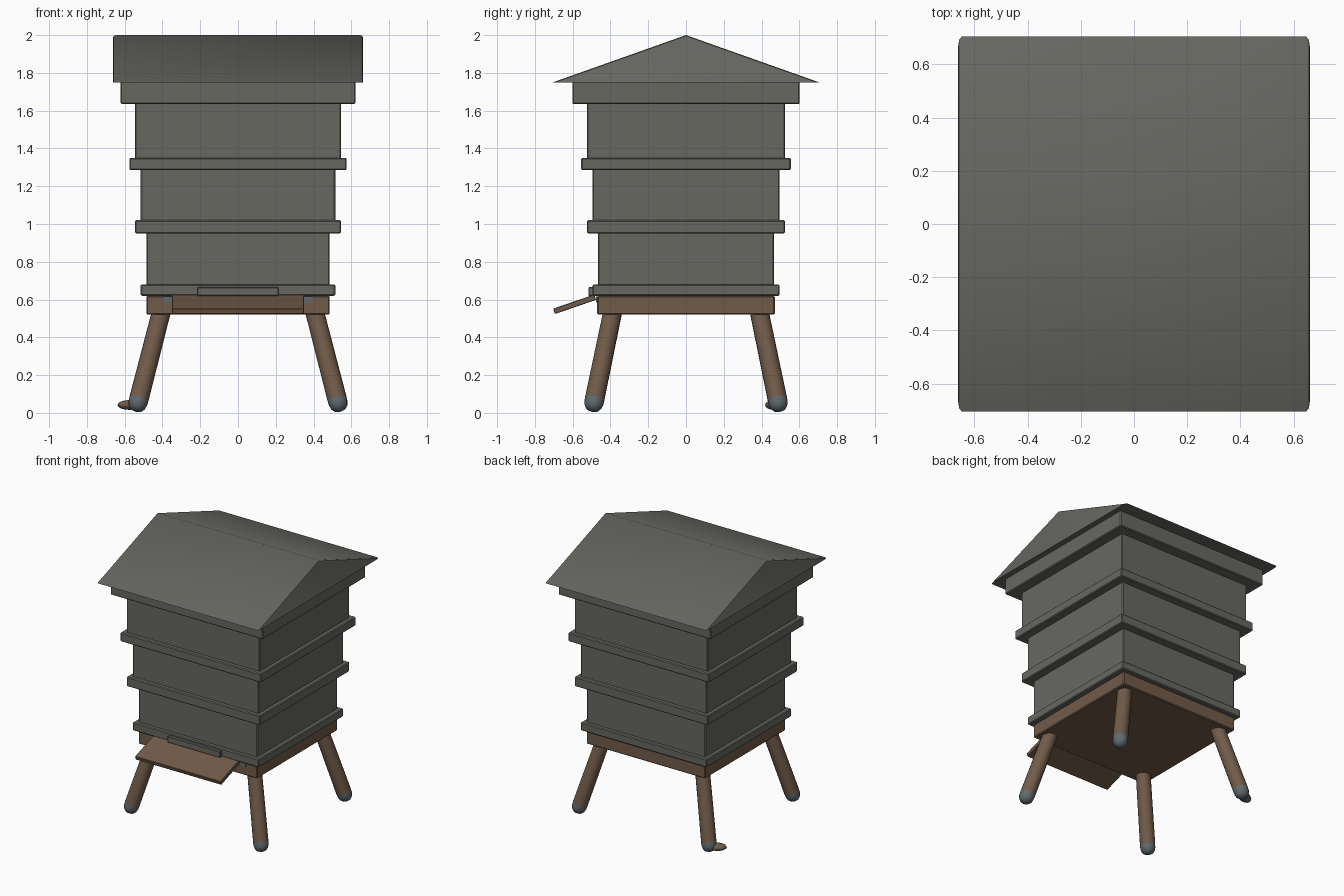
import bpy, bmesh, math
from mathutils import Vector

cube = bpy.data.objects.get("Cube")
if cube:
    bpy.data.objects.remove(cube, do_unlink=True)


def material(name, rgb):
    m = bpy.data.materials.new(name)
    m.use_nodes = True
    m.diffuse_color = (*rgb, 1)
    bsdf = m.node_tree.nodes["Principled BSDF"]
    bsdf.inputs["Base Color"].default_value = (*rgb, 1)
    bsdf.inputs["Roughness"].default_value = 0.8
    return m


GREY = material("weathered grey paint", (0.135, 0.135, 0.121))
WOOD = material("brown wood", (0.165, 0.105, 0.066))
METAL = material("blue grey metal", (0.12, 0.145, 0.155))


def finish(name, bm, mats, angle=30):
    bmesh.ops.recalc_face_normals(bm, faces=bm.faces[:])
    mesh = bpy.data.meshes.new(name)
    bm.to_mesh(mesh)
    bm.free()
    ob = bpy.data.objects.new(name, mesh)
    bpy.context.collection.objects.link(ob)
    for m in mats:
        mesh.materials.append(m)
    bpy.ops.object.select_all(action='DESELECT')
    ob.select_set(True)
    bpy.context.view_layer.objects.active = ob
    bpy.ops.object.shade_smooth_by_angle(angle=math.radians(angle))
    return ob


def box(name, center, size, mat, bevel=0.006):
    bm = bmesh.new()
    bmesh.ops.create_cube(bm, size=1)
    bmesh.ops.scale(bm, vec=size, verts=bm.verts)
    if bevel:
        bmesh.ops.bevel(bm, geom=bm.edges[:], offset=bevel, segments=1,
                        affect='EDGES', profile=0.5)
    ob = finish(name, bm, [mat])
    ob.location = center
    return ob


# Stacked hive layers: name, bottom, top, half width, half depth, material
layers = [
    ("floor_tray", 0.52, 0.62, 0.485, 0.47, WOOD),
    ("bottom_rim", 0.62, 0.68, 0.515, 0.495, GREY),
    ("lower_box", 0.67, 0.96, 0.485, 0.467, GREY),
    ("lower_rim", 0.95, 1.02, 0.545, 0.525, GREY),
    ("middle_box", 1.01, 1.295, 0.515, 0.495, GREY),
    ("upper_rim", 1.285, 1.35, 0.575, 0.555, GREY),
    ("upper_box", 1.34, 1.645, 0.545, 0.525, GREY),
    ("roof_collar", 1.635, 1.755, 0.622, 0.602, GREY),
]
for name, low, high, hx, hy, mat in layers:
    box(name, (0, 0, (low + high) / 2), (2 * hx, 2 * hy, high - low), mat)

# Gable roof: a solid prism with its ridge along x and softened gable edges
bm = bmesh.new()
ends = [[bm.verts.new((x, y, z)) for y, z in ((-0.705, 1.75), (0, 2), (0.705, 1.75))]
        for x in (-0.662, 0.662)]
for end in ends:
    bm.faces.new(end)
for i in range(3):
    j = (i + 1) % 3
    bm.faces.new((ends[0][i], ends[0][j], ends[1][j], ends[1][i]))
slopes = [e for e in bm.edges
          if abs(e.verts[0].co.x - e.verts[1].co.x) < 0.01
          and abs(e.verts[0].co.z - e.verts[1].co.z) > 0.1]
bmesh.ops.bevel(bm, geom=slopes, offset=0.014, segments=2, affect='EDGES', profile=0.5)
finish("roof", bm, [GREY], 42)

# Landing board sloping down from the entrance
board = box("landing_board", (0, -0.59, 0.575), (0.70, 0.23, 0.03), WOOD, 0.003)
board.rotation_euler.x = math.radians(19)
box("entrance_block", (0, -0.503, 0.643), (0.43, 0.028, 0.046), GREY, 0.004)
for side, x in (("left", 0.37), ("right", -0.37)):
    box(side + "_hinge_plate", (x, -0.472, 0.6), (0.05, 0.008, 0.03), METAL, 0)


# Splayed round legs with rounded metal tips
def leg(name, foot, top):
    axis = top - foot
    rings = ((-0.04, 0.03), (-0.022, 0.045), (0, 0.051), (0.025, 0.052),
             (axis.length, 0.05))
    sides = 16
    bm = bmesh.new()
    loops = [[bm.verts.new((r * math.cos(a * math.tau / sides),
                            r * math.sin(a * math.tau / sides), t))
              for a in range(sides)] for t, r in rings]
    for lo, hi in zip(loops, loops[1:]):
        for i in range(sides):
            j = (i + 1) % sides
            bm.faces.new((lo[i], lo[j], hi[j], hi[i]))
    tip = bm.verts.new((0, 0, -0.049))
    for i in range(sides):
        bm.faces.new((tip, loops[0][(i + 1) % sides], loops[0][i]))
    bm.faces.new(loops[-1])
    for f in bm.faces:
        f.material_index = int(f.calc_center_median().z < 0.03)
    ob = finish(name, bm, [WOOD, METAL], 45)
    ob.location = foot
    ob.rotation_mode = 'QUATERNION'
    ob.rotation_quaternion = axis.to_track_quat('Z', 'Y')


for sx, side in ((1, "left"), (-1, "right")):
    for sy, end in ((-1, "front"), (1, "back")):
        leg(f"{end}_{side}_leg", Vector((sx * 0.53, sy * 0.488, 0.052)),
            Vector((sx * 0.402, sy * 0.385, 0.55)))

# Small flattened toe on the back right leg
bm = bmesh.new()
bmesh.ops.create_uvsphere(bm, u_segments=12, v_segments=8, radius=1)
bmesh.ops.scale(bm, vec=(0.07, 0.04, 0.026), verts=bm.verts)
for f in bm.faces:
    f.material_index = int(f.calc_center_median().z < -0.012)
toe = finish("back_right_toe", bm, [WOOD, METAL], 45)
toe.location = (-0.575, 0.465, 0.042)
toe.rotation_euler.z = math.radians(27)
